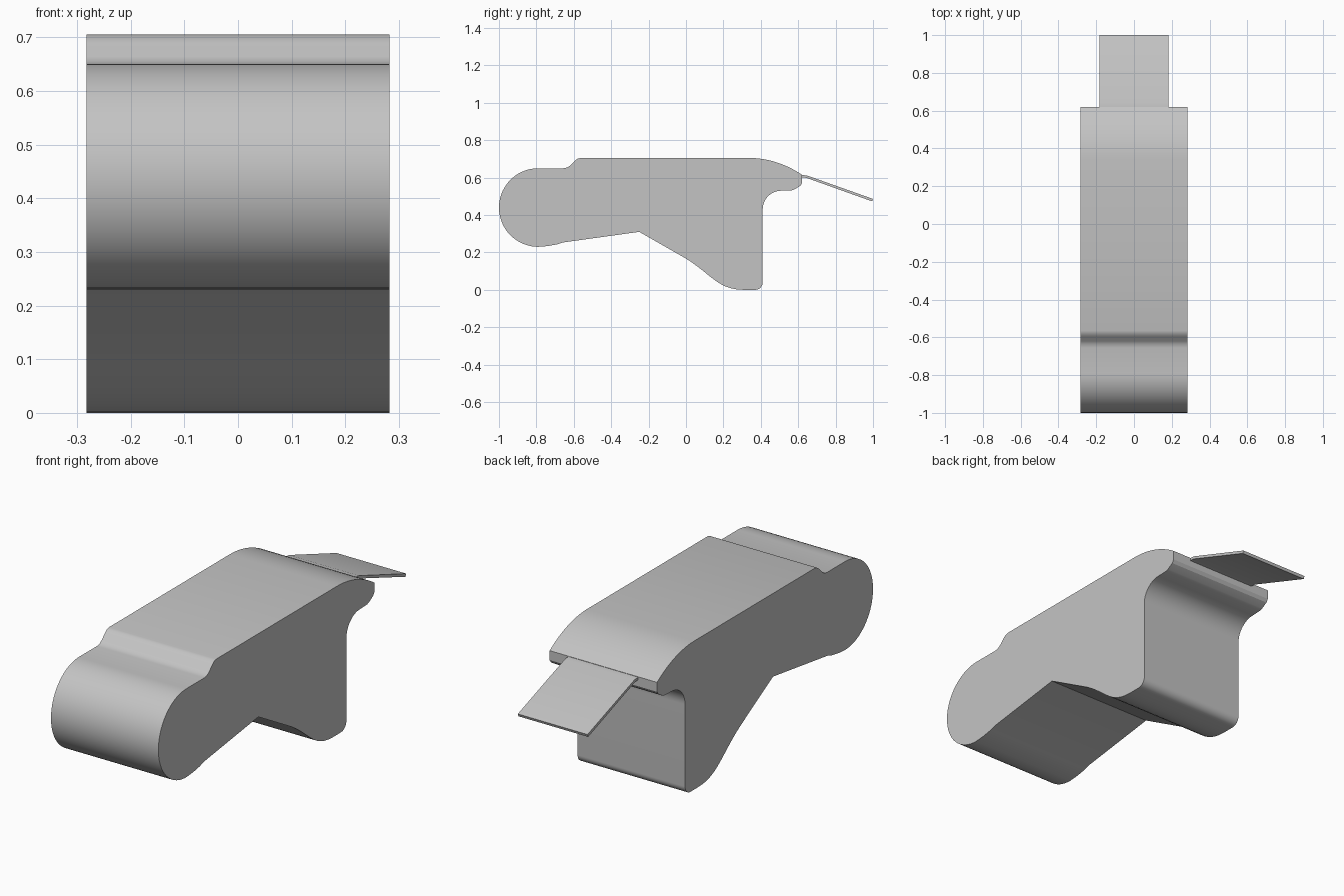
import bpy, bmesh, math
from mathutils import Vector
from mathutils.geometry import interpolate_bezier

if "Cube" in bpy.data.objects:
    bpy.data.objects.remove(bpy.data.objects["Cube"], do_unlink=True)

grey = bpy.data.materials.new("plain_grey")
grey.use_nodes = True
colour = (0.55, 0.55, 0.55, 1)
grey.diffuse_color = colour
grey.node_tree.nodes["Principled BSDF"].inputs["Base Color"].default_value = colour


def arc(cy, cz, r, start, end, n):
    """Points of a circular arc in the side plane, angles in degrees."""
    angles = [math.radians(start + (end - start) * i / n) for i in range(n + 1)]
    return [(cy + r * math.cos(a), cz + r * math.sin(a)) for a in angles]


def bezier(a, b, c, d, n=12):
    return [tuple(p) for p in interpolate_bezier(Vector(a), Vector(b), Vector(c), Vector(d), n)]


def extrude_profile(name, points, half_width):
    """Extrude a (y, z) side profile symmetrically along x."""
    bm = bmesh.new()
    face = bm.faces.new([bm.verts.new((-half_width, y, z)) for y, z in points])
    result = bmesh.ops.extrude_face_region(bm, geom=[face], use_keep_orig=True)
    moved = [v for v in result["geom"] if isinstance(v, bmesh.types.BMVert)]
    bmesh.ops.translate(bm, verts=moved, vec=(2 * half_width, 0, 0))
    bmesh.ops.recalc_face_normals(bm, faces=bm.faces)
    mesh = bpy.data.meshes.new(name)
    bm.to_mesh(mesh)
    bm.free()
    mesh.materials.append(grey)
    obj = bpy.data.objects.new(name, mesh)
    bpy.context.collection.objects.link(obj)
    bpy.ops.object.select_all(action="DESELECT")
    obj.select_set(True)
    bpy.context.view_layer.objects.active = obj
    bpy.ops.object.shade_smooth_by_angle(angle=math.radians(25))
    return obj


# Body: rounded nose, sloping underside, foot, rear lip and curved top
profile = arc(-0.79, 0.44, 0.21, 90, 270, 36)
profile += [(-0.74, 0.234), (-0.69, 0.243), (-0.66, 0.253), (-0.25, 0.31)]
profile += bezier((0.0, 0.167), (0.14, 0.08), (0.17, 0.0), (0.31, 0.0))
profile += arc(0.37, 0.04, 0.04, -90, 0, 8)
profile += arc(0.51, 0.43, 0.1, 180, 90, 12)
profile += [(0.565, 0.532), (0.58, 0.537), (0.61, 0.555), (0.62, 0.57)]
profile += bezier((0.62, 0.615), (0.54, 0.67), (0.44, 0.705), (0.34, 0.705))
profile += [(-0.565, 0.705), (-0.58, 0.701), (-0.595, 0.69),
            (-0.62, 0.664), (-0.635, 0.654), (-0.655, 0.65)]
extrude_profile("body", profile, 0.282)

# Thin flap hanging off the rear lip
flap = [(0.61, 0.614), (0.645, 0.612), (1.0, 0.486),
        (0.995, 0.473), (0.643, 0.599), (0.61, 0.601)]
extrude_profile("rear_flap", flap, 0.183)
